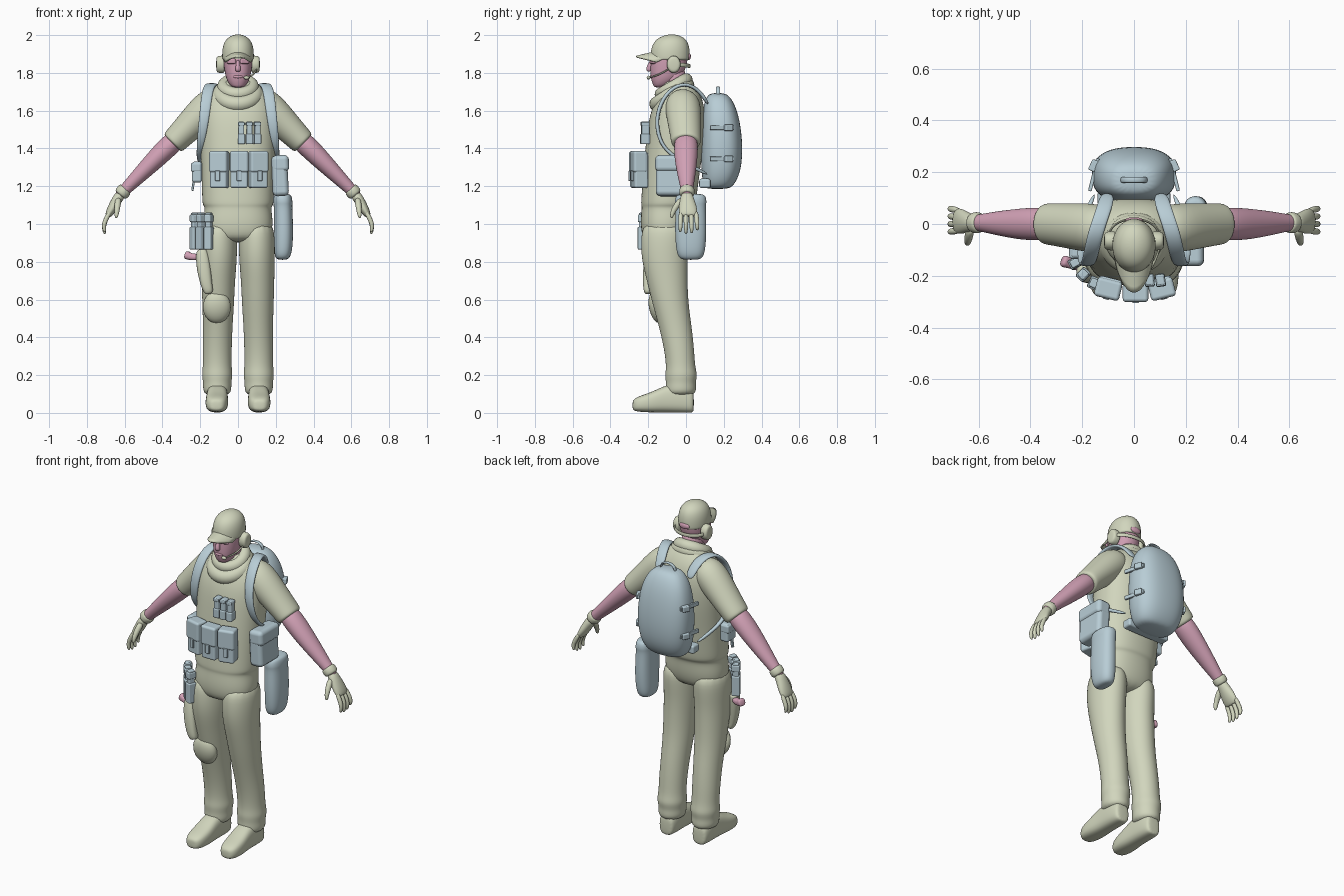
import bpy, bmesh, math
from mathutils import Vector, Matrix


def material(name, rgb):
    m = bpy.data.materials.new(name)
    m.diffuse_color = (*rgb, 1)
    return m


KHAKI = material("khaki cloth", (0.64, 0.67, 0.51))
BLUE = material("pale blue gear", (0.48, 0.61, 0.67))
PINK = material("pink skin", (0.65, 0.36, 0.47))


def finish(name, bm, mat):
    bmesh.ops.recalc_face_normals(bm, faces=bm.faces)
    me = bpy.data.meshes.new(name)
    bm.to_mesh(me)
    bm.free()
    me.materials.append(mat)
    for p in me.polygons:
        p.use_smooth = True
    ob = bpy.data.objects.new(name, me)
    bpy.context.collection.objects.link(ob)
    return ob


def loft(name, rings, mat, ref=(1, 0, 0), axis=None, power=2.0, n=16, sub=2, s=1):
    """Skin through rings (x, y, z, radius along ref, other radius)."""
    pts = [Vector((r[0] * s, r[1], r[2])) for r in rings]
    bm, loops = bmesh.new(), []
    for i, r in enumerate(rings):
        t = Vector(axis) if axis else pts[min(i + 1, len(pts) - 1)] - pts[max(i - 1, 0)]
        t.normalize()
        u = Vector(ref)
        u = (u - t * u.dot(t)).normalized()
        v = t.cross(u)
        loop = []
        for k in range(n):
            a = 2 * math.pi * k / n
            c, d = math.cos(a), math.sin(a)
            c = math.copysign(abs(c) ** (2 / power), c)
            d = math.copysign(abs(d) ** (2 / power), d)
            loop.append(bm.verts.new(pts[i] + u * c * r[3] + v * d * r[4]))
        loops.append(loop)
    for a, b in zip(loops, loops[1:]):
        for k in range(n):
            bm.faces.new((a[k], a[(k + 1) % n], b[(k + 1) % n], b[k]))
    bm.faces.new(loops[0])
    bm.faces.new(loops[-1])
    ob = finish(name, bm, mat)
    ob.modifiers.new("smooth", "SUBSURF").levels = sub
    ob.modifiers[0].render_levels = sub
    return ob


def stack(name, rows, mat, **kw):
    """Horizontal rings (z, y, rx, ry) on the centre line."""
    return loft(name, [(0, y, z, a, b) for z, y, a, b in rows], mat, axis=(0, 0, 1), **kw)


def box(name, loc, size, mat, yaw=0, roll=0, bevel=0.012):
    bm = bmesh.new()
    m = (Matrix.Translation(loc) @ Matrix.Rotation(math.radians(yaw), 4, 'Z')
         @ Matrix.Rotation(math.radians(roll), 4, 'Y') @ Matrix.Diagonal((*size, 1)))
    bmesh.ops.create_cube(bm, size=1, matrix=m)
    ob = finish(name, bm, mat)
    b = ob.modifiers.new("round", "BEVEL")
    b.width, b.segments, b.harden_normals = bevel, 3, True
    return ob


def ball(name, loc, radii, mat, tilt=0):
    bm = bmesh.new()
    m = (Matrix.Translation(loc) @ Matrix.Rotation(math.radians(tilt), 4, 'X')
         @ Matrix.Diagonal((*radii, 1)))
    bmesh.ops.create_uvsphere(bm, u_segments=24, v_segments=14, radius=1, matrix=m)
    return finish(name, bm, mat)


def scarf_roll(name, loc, major, minor, tilt):
    bpy.ops.mesh.primitive_torus_add(location=loc, rotation=(math.radians(tilt), 0, 0),
                                     major_radius=major, minor_radius=minor,
                                     major_segments=32, minor_segments=14)
    ob = bpy.context.object
    ob.name = name
    ob.data.materials.append(KHAKI)
    bpy.ops.object.shade_smooth()


# torso with vest hem, and scarf
stack("torso", [(.90, -.115, .15, .10), (.96, -.11, .185, .13), (1.03, -.105, .186, .137),
                (1.09, -.10, .176, .135), (1.10, -.095, .19, .145), (1.14, -.09, .192, .148),
                (1.30, -.075, .196, .152), (1.45, -.055, .203, .157), (1.58, -.045, .205, .15),
                (1.66, -.035, .185, .125), (1.72, -.035, .13, .095), (1.77, -.05, .06, .06)],
      KHAKI, power=2.3, n=20)
scarf_roll("scarf_lower", (0, -.075, 1.685), .092, .042, 33)
scarf_roll("scarf_upper", (0, -.065, 1.725), .075, .036, 30)

# head, face and cap
stack("neck", [(1.64, -.045, .065, .065), (1.75, -.06, .06, .062), (1.84, -.07, .062, .07)], PINK)
stack("head", [(1.722, -.14, .025, .028), (1.735, -.13, .045, .045), (1.765, -.112, .062, .075),
               (1.80, -.10, .071, .09), (1.85, -.09, .078, .1), (1.92, -.085, .08, .1),
               (1.96, -.08, .05, .06)], PINK, power=2.2)
loft("nose", [(0, -.178, 1.868, .010, .012), (0, -.194, 1.835, .012, .014),
              (0, -.198, 1.817, .017, .016), (0, -.19, 1.808, .012, .01)], PINK, n=10)
ball("mouth", (0, -.178, 1.78), (.026, .013, .01), PINK)
stack("cap", [(1.866, -.084, .082, .104), (1.872, -.084, .086, .107), (1.925, -.083, .086, .106),
              (1.968, -.08, .073, .09), (1.992, -.077, .048, .06), (2.004, -.075, .015, .02)], KHAKI)
ball("cap_back_opening", (0, .015, 1.887), (.034, .011, .018), PINK)

# curved brim
bm = bmesh.new()
N, M = 12, 5
grid = []
for j in range(M + 1):
    v = j / M
    row = []
    for i in range(N + 1):
        u = 2 * i / N - 1
        row.append(bm.verts.new((.082 * u * (1 - .12 * v),
                                 -.15 + .05 * u * u - v * .115 * math.sqrt(1 - .75 * u * u),
                                 1.918 - .028 * v - .032 * u * u)))
    grid.append(row)
for a, b in zip(grid, grid[1:]):
    for i in range(N):
        bm.faces.new((a[i], a[i + 1], b[i + 1], b[i]))
brim = finish("cap_brim", bm, KHAKI)
brim.modifiers.new("thickness", "SOLIDIFY").thickness = .009

# headset microphone
loft("microphone_boom", [(.1, -.085, 1.825, .005, .005), (.085, -.14, 1.79, .005, .005),
                         (.05, -.195, 1.775, .005, .005)], KHAKI, ref=(0, 0, 1), n=8, sub=1)
ball("microphone", (.045, -.198, 1.775), (.015, .01, .01), KHAKI)
loft("headset_band", [(.1, -.05, 1.845, .012, .005), (.085, .0, 1.84, .012, .005),
                      (0, .03, 1.835, .012, .005), (-.085, .0, 1.84, .012, .005),
                      (-.1, -.05, 1.845, .012, .005)], KHAKI, ref=(0, 0, 1), n=8)

# everything that exists on both sides
for s, side in ((1, "left"), (-1, "right")):
    loft("ear_cup_" + side, [(.07, -.065, 1.845, .036, .044), (.078, -.065, 1.845, .038, .048),
                             (.108, -.065, 1.845, .037, .046), (.116, -.065, 1.845, .026, .034)],
         KHAKI, ref=(0, 1, 0), axis=(1, 0, 0), s=s)
    box("lens_" + side, (.035 * s, -.176, 1.862), (.05, .02, .028), PINK, yaw=22 * s, bevel=.008)
    loft("trouser_leg_" + side, [
        (.097, -.105, 1.02, .085, .12), (.1, -.11, .93, .098, .132), (.1, -.115, .82, .097, .125),
        (.104, -.1, .7, .09, .11), (.105, -.083, .58, .086, .097), (.107, -.055, .45, .079, .088),
        (.11, -.035, .33, .078, .08), (.11, -.028, .24, .077, .078), (.11, -.025, .20, .084, .088),
        (.11, -.028, .16, .075, .079), (.11, -.027, .12, .078, .085), (.11, -.03, .09, .06, .07)],
        KHAKI, axis=(0, 0, 1), s=s)
    loft("boot_" + side, [
        (.11, .042, .055, .035, .05), (.11, .03, .06, .05, .06), (.11, -.04, .08, .057, .08),
        (.11, -.11, .075, .057, .073), (.112, -.18, .056, .062, .055), (.114, -.245, .048, .057, .043),
        (.114, -.275, .042, .04, .032), (.114, -.283, .04, .02, .02)],
        KHAKI, axis=(0, 1, 0), power=2.8, s=s)
    loft("sleeve_" + side, [
        (.08, -.02, 1.655, .07, .07), (.14, -.018, 1.638, .1, .098), (.24, -.008, 1.535, .09, .083),
        (.325, 0, 1.45, .082, .071), (.345, 0, 1.43, .08, .069), (.348, 0, 1.427, .06, .05)],
        KHAKI, ref=(0, 1, 0), s=s)
    loft("forearm_" + side, [
        (.31, 0, 1.465, .06, .055), (.38, 0, 1.40, .066, .058), (.45, .0, 1.33, .06, .051),
        (.53, .003, 1.25, .047, .041), (.60, .005, 1.18, .032, .031), (.64, .005, 1.14, .028, .028)],
        PINK, ref=(0, 1, 0), s=s)
    # gloves
    loft("glove_cuff_" + side, [
        (.594, .005, 1.187, .033, .033), (.598, .005, 1.183, .042, .04), (.62, .005, 1.158, .042, .04),
        (.625, .005, 1.152, .03, .03)], KHAKI, ref=(0, 1, 0), s=s)
    loft("glove_palm_" + side, [
        (.615, .005, 1.165, .03, .028), (.64, .005, 1.13, .038, .028), (.665, .01, 1.085, .05, .026),
        (.685, .012, 1.05, .05, .02), (.69, .012, 1.04, .035, .012)], KHAKI, ref=(0, 1, 0), s=s)
    for k in range(4):
        y, drop = -.026 + .026 * k, (.0, .01, .006, -.01)[k]
        loft(f"finger_{k + 1}_{side}", [
            (.675, y, 1.07, .013, .013), (.703, y * 1.1, 1.02, .014, .014),
            (.712, y * 1.15, .985 - drop / 2, .012, .012), (.704, y * 1.15, .955 - drop, .008, .008)],
            KHAKI, ref=(0, 1, 0), n=8, s=s)
    loft("thumb_" + side, [
        (.632, -.015, 1.135, .02, .02), (.638, -.05, 1.10, .018, .018),
        (.642, -.072, 1.06, .014, .014), (.645, -.078, 1.03, .008, .008)],
        KHAKI, ref=(1, 0, 0), n=8, s=s)
    # backpack harness
    loft("shoulder_strap_" + side, [
        (.10, .12, 1.63, .03, .011), (.115, .06, 1.725, .03, .011), (.148, -.03, 1.748, .03, .011),
        (.165, -.11, 1.69, .03, .011), (.177, -.158, 1.58, .028, .011), (.192, -.15, 1.47, .024, .011),
        (.203, -.11, 1.39, .016, .009), (.212, -.02, 1.33, .01, .01), (.15, .12, 1.26, .01, .01)],
        BLUE, power=2.6, n=12, s=s)
    for z in (1.51, 1.345):
        box("compression_strap_" + side, (.155 * s, .19, z), (.014, .13, .024), BLUE, yaw=14 * s, bevel=.004)
        box("strap_buckle_" + side, (.155 * s, .225, z), (.03, .045, .034), BLUE, yaw=25 * s, bevel=.006)

# backpack
stack("backpack", [(1.185, .165, .09, .055), (1.20, .172, .125, .08), (1.27, .185, .155, .105),
                   (1.38, .19, .167, .112), (1.50, .187, .163, .107), (1.60, .18, .142, .093),
                   (1.665, .172, .105, .07), (1.695, .168, .06, .04)], BLUE, power=2.5, n=20)
box("backpack_hip_belt", (0, .1, 1.215), (.28, .06, .05), BLUE)
loft("carry_handle", [(-.05, .17, 1.67, .012, .006), (-.045, .17, 1.715, .012, .006),
                      (0, .17, 1.728, .012, .006), (.045, .17, 1.715, .012, .006),
                      (.05, .17, 1.67, .012, .006)], BLUE, ref=(0, 1, 0), n=8)

# three belly pouches with flaps
for x, y, yaw in ((-.098, -.245, -14), (.006, -.258, 0), (.106, -.245, 14)):
    box("belly_pouch", (x, y, 1.285), (.092, .075, .19), BLUE, yaw)
    d = Vector((math.sin(math.radians(yaw)), -math.cos(math.radians(yaw)), 0))
    box("pouch_flap", Vector((x, y, 1.33)) + d * .006, (.099, .075, .115), BLUE, yaw, bevel=.014)
    box("pouch_buckle", Vector((x, y, 1.255)) + d * .04, (.026, .014, .055), BLUE, yaw, bevel=.004)

# chest magazines
for i in range(3):
    x = .018 + .042 * i
    box("chest_magazine", (x, -.215, 1.485), (.03, .042, .115), BLUE, yaw=4 * i, bevel=.006)
    box("chest_magazine_sleeve", (x, -.217, 1.45), (.038, .05, .055), BLUE, yaw=4 * i, bevel=.006)
    box("chest_magazine_lid", (x, -.217, 1.53), (.036, .046, .02), BLUE, yaw=4 * i, bevel=.005)

# pouches on the hips and the hanging bag
box("left_hip_pouch", (.222, -.07, 1.255), (.085, .18, .215), BLUE, roll=-3, bevel=.025)
box("left_hip_pouch_flap", (.225, -.07, 1.32), (.09, .186, .09), BLUE, roll=-3, bevel=.025)
loft("hanging_bag", [(.235, .025, 1.16, .035, .06), (.236, .025, 1.15, .05, .082), (.238, .025, 1.11, .052, .086),
                     (.238, .025, 1.10, .049, .08), (.242, .025, .98, .052, .086), (.24, .025, .87, .05, .08),
                     (.236, .025, .825, .042, .068), (.235, .025, .81, .025, .045)],
     BLUE, axis=(0, 0, 1), power=2.4)
box("right_hip_pouch", (-.217, -.09, 1.275), (.055, .085, .11), BLUE, bevel=.014)
box("right_hip_pouch_flap", (-.222, -.09, 1.30), (.056, .09, .05), BLUE, bevel=.012)
box("hanging_strap_end", (-.236, -.1, 1.215), (.012, .02, .08), BLUE, roll=8, bevel=.004)

# thigh magazines, holster, pistol grip and knee pad
for x, y, yaw in ((-.228, -.15, -62), (-.196, -.195, -45), (-.155, -.228, -24)):
    box("thigh_magazine", (x, y, .965), (.03, .036, .19), BLUE, yaw, bevel=.006)
    box("thigh_magazine_sleeve", (x, y, .925), (.042, .048, .12), BLUE, yaw, bevel=.007)
    box("thigh_magazine_lid", (x, y, 1.03), (.038, .048, .04), BLUE, yaw, bevel=.007)
loft("holster", [(-.195, -.175, .865, .022, .03), (-.19, -.18, .85, .035, .036), (-.182, -.192, .77, .04, .037),
                 (-.168, -.2, .68, .032, .03), (-.155, -.198, .64, .026, .026), (-.153, -.197, .63, .015, .015)],
     KHAKI, power=2.6, n=12)
loft("pistol_grip", [(-.195, -.17, .825, .02, .018), (-.25, -.15, .825, .02, .018), (-.268, -.145, .835, .025, .024),
                     (-.28, -.14, .838, .02, .02)], PINK, ref=(0, 1, 0), power=2.6, n=12)
ball("knee_pad", (-.112, -.152, .56), (.074, .044, .087), KHAKI, tilt=12)
